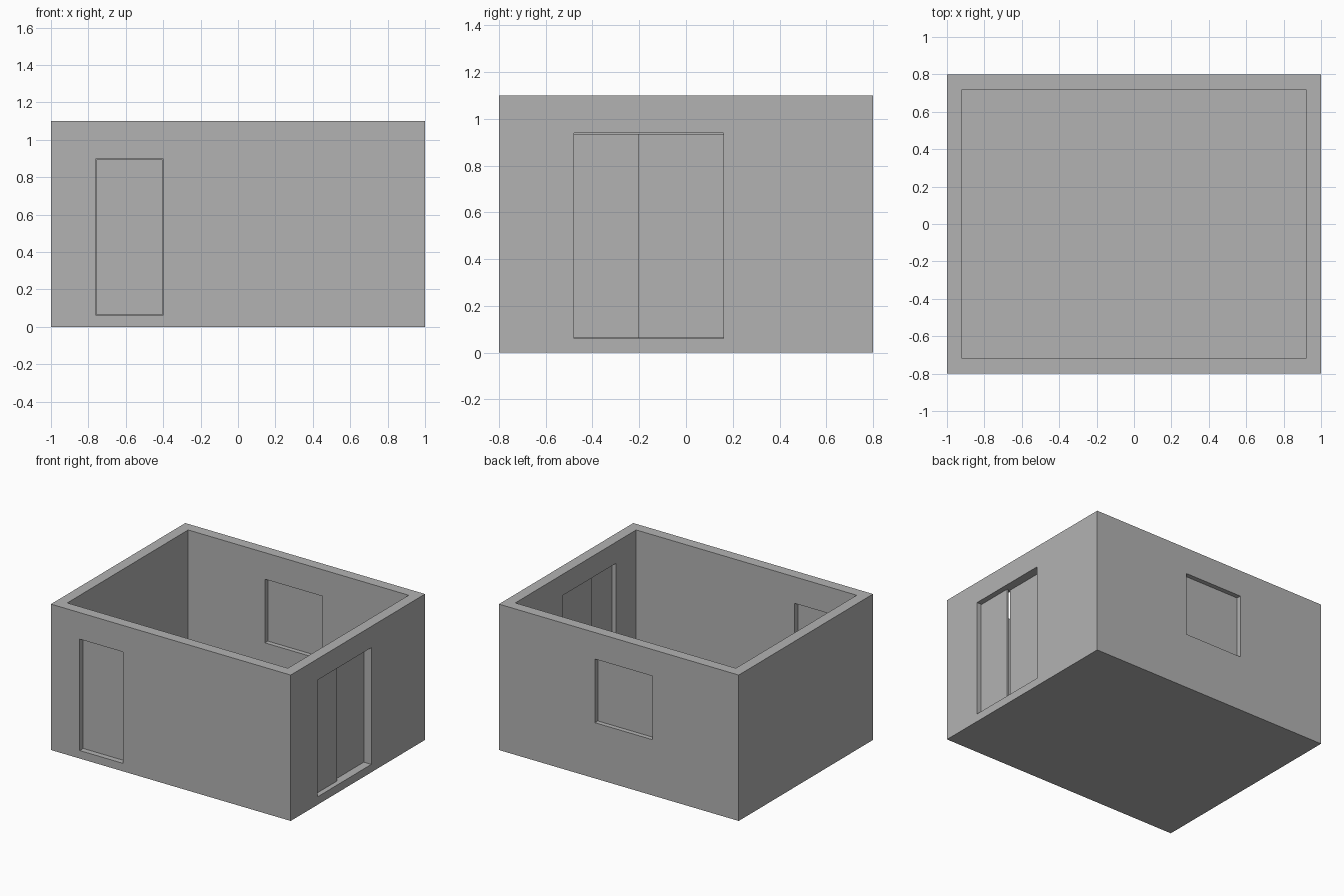
import bpy

if "Cube" in bpy.data.objects:
    bpy.data.objects.remove(bpy.data.objects["Cube"])

# Overall sizes
HX, HY, H = 1.0, 0.8, 1.1      # half width, half depth, height
WALL, FLOOR = 0.08, 0.06       # wall and floor thickness

grey = bpy.data.materials.new("plain_grey")
grey.diffuse_color = (0.45, 0.45, 0.45, 1)
grey.use_nodes = True
grey.node_tree.nodes["Principled BSDF"].inputs["Base Color"].default_value = grey.diffuse_color


def box(name, x, y, z):
    """Box spanning the given (low, high) ranges."""
    bpy.ops.mesh.primitive_cube_add(size=1)
    ob = bpy.context.object
    ob.name = name
    ob.location = [(a + b) / 2 for a, b in (x, y, z)]
    ob.scale = [b - a for a, b in (x, y, z)]
    bpy.ops.object.transform_apply(location=True, rotation=False, scale=True)
    ob.data.materials.append(grey)
    return ob


def cut(target, x, y, z):
    """Cut a box-shaped hole and remove the cutter."""
    cutter = box("cutter", x, y, z)
    cutter.hide_render = True
    mod = target.modifiers.new("cut", 'BOOLEAN')
    mod.operation, mod.solver, mod.object = 'DIFFERENCE', 'EXACT', cutter
    bpy.context.view_layer.objects.active = target
    bpy.ops.object.modifier_apply(modifier=mod.name)
    bpy.data.objects.remove(cutter)


# Open-topped room shell: walls and floor
room = box("room_shell", (-HX, HX), (-HY, HY), (0, H))
cut(room, (-HX + WALL, HX - WALL), (-HY + WALL, HY - WALL), (FLOOR, H + 0.2))

# Openings: front door, back window, wide side doorway
cut(room, (-0.76, -0.40), (-HY - 0.05, -HY + WALL + 0.05), (0.06, 0.90))
cut(room, (-0.28, 0.20), (HY - WALL - 0.05, HY + 0.05), (0.42, 0.90))
cut(room, (HX - WALL - 0.05, HX + 0.05), (-0.48, 0.16), (0.06, 0.94))

# Thin leaves in the middle of the wall thickness
box("front_door", (-0.756, -0.404), (-HY + 0.035, -HY + 0.045), (0.064, 0.896))
box("back_window_pane", (-0.28, 0.20), (HY - 0.045, HY - 0.035), (0.42, 0.90))

# Two sliding leaves on parallel tracks
box("outer_sliding_door", (HX - 0.045, HX - 0.035), (-0.48, -0.20), (0.062, 0.935))
box("inner_sliding_door", (HX - 0.07, HX - 0.06), (-0.20, 0.16), (0.062, 0.935))
